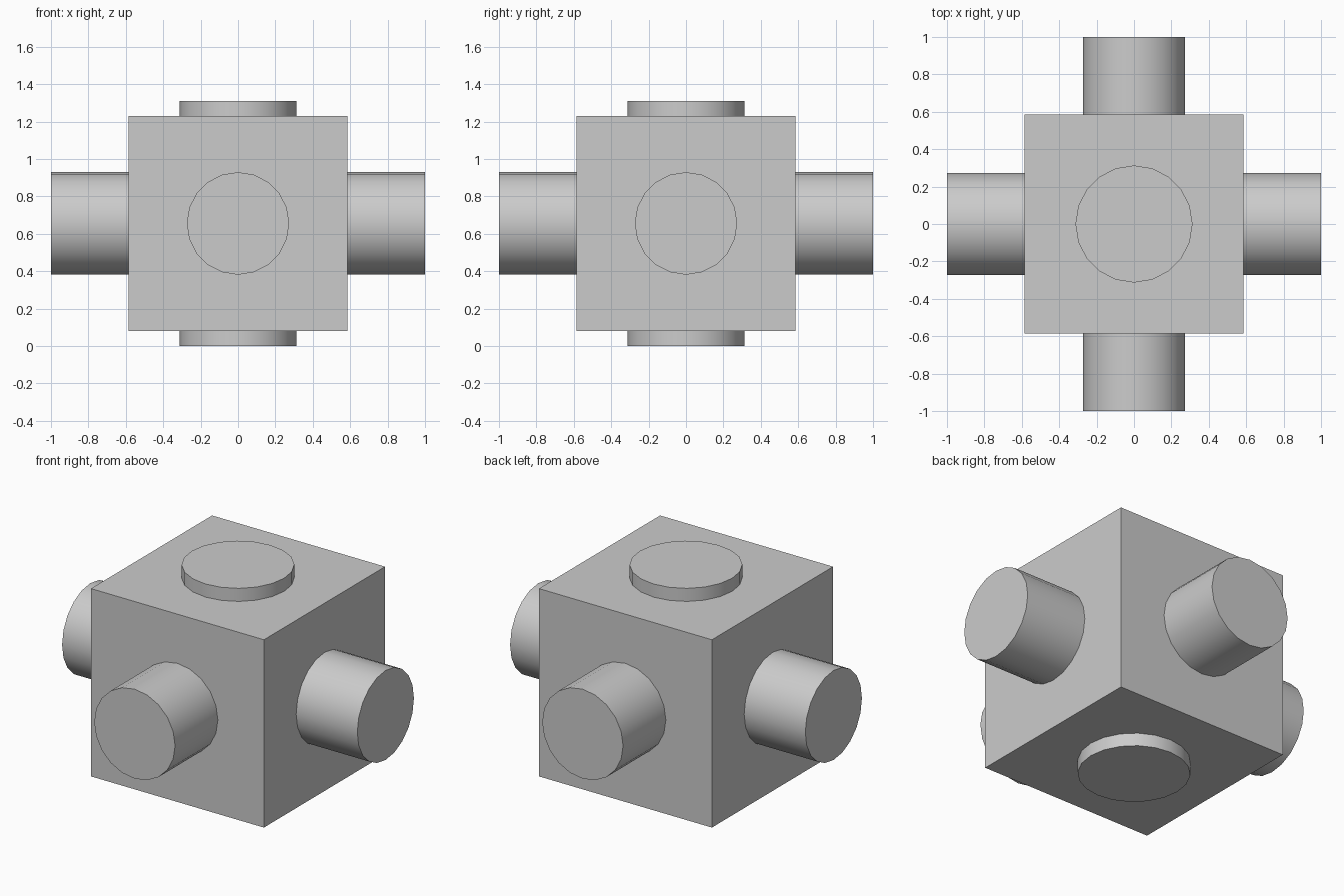
import bpy
from math import pi, radians

default_cube = bpy.data.objects.get("Cube")
if default_cube:
    bpy.data.objects.remove(default_cube, do_unlink=True)

MID_Z = 0.655
BODY_WIDTH, BODY_HEIGHT = 1.172, 1.15

grey = bpy.data.materials.new("plain_grey")
grey.use_nodes = True
grey.diffuse_color = (0.6, 0.6, 0.6, 1)
grey.node_tree.nodes["Principled BSDF"].inputs["Base Color"].default_value = (0.6, 0.6, 0.6, 1)


def finish(name):
    obj = bpy.context.object
    obj.name = obj.data.name = name
    obj.data.materials.append(grey)
    return obj


def add_shaft(name, radius, length, rotation):
    """Round shaft running right through the body."""
    bpy.ops.mesh.primitive_cylinder_add(
        vertices=20, radius=radius, depth=length,
        location=(0, 0, MID_Z), rotation=rotation)
    finish(name)
    bpy.ops.object.shade_smooth_by_angle(angle=radians(30))


# Central block
bpy.ops.mesh.primitive_cube_add(size=1, location=(0, 0, MID_Z))
body = finish("body")
body.scale = (BODY_WIDTH, BODY_WIDTH, BODY_HEIGHT)

# Side stubs, and the shallow discs on top and bottom
add_shaft("side_shaft", 0.274, 2, (0, pi / 2, 0))
add_shaft("front_back_shaft", 0.274, 2, (pi / 2, 0, 0))
add_shaft("top_bottom_disc", 0.313, 2 * MID_Z, (0, 0, 0))
